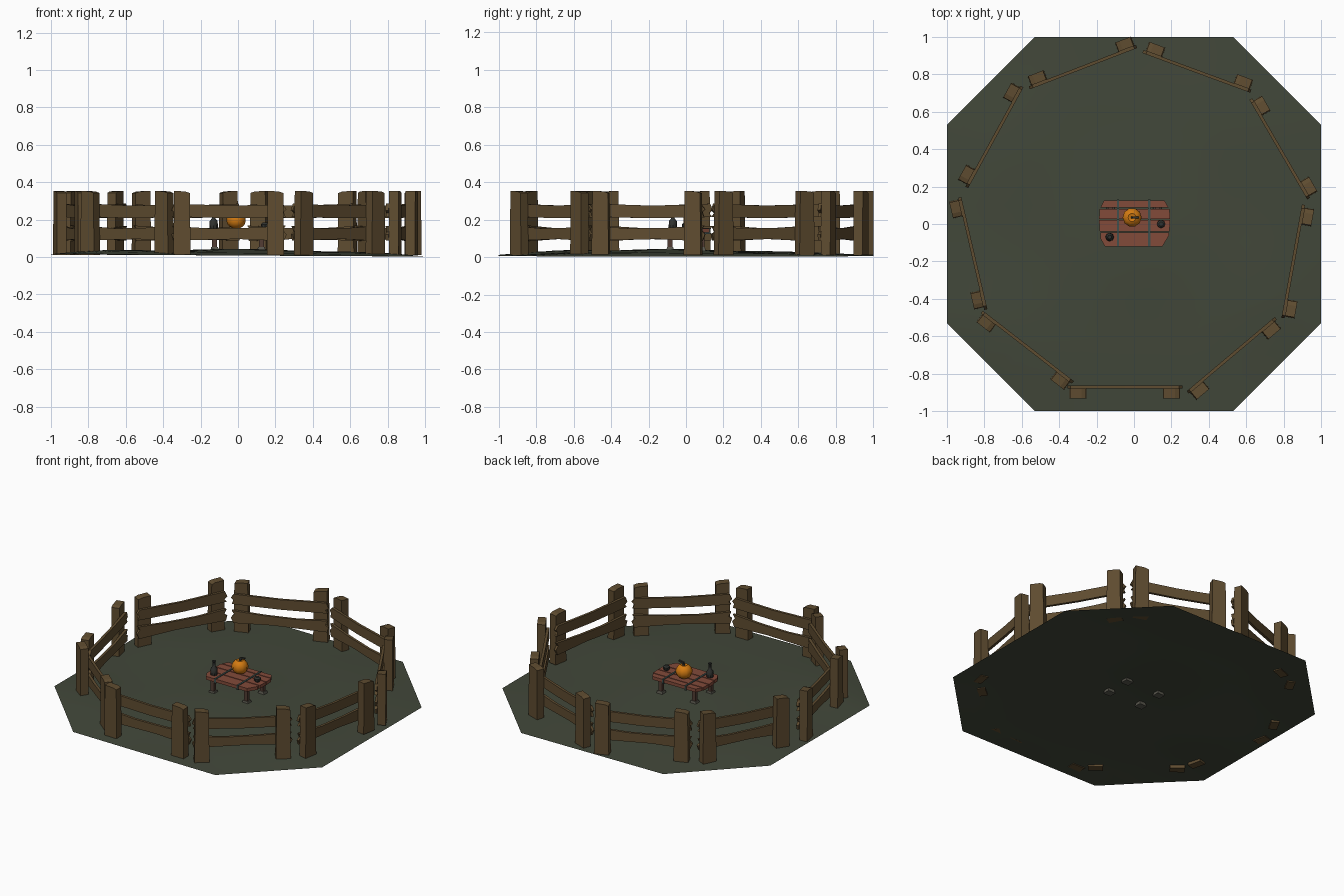
import bpy, bmesh, math
from mathutils import Matrix, Vector

if "Cube" in bpy.data.objects:
    bpy.data.objects.remove(bpy.data.objects["Cube"])


def mat(name, c):
    m = bpy.data.materials.new(name)
    m.diffuse_color = (*c, 1)
    m.use_nodes = True
    m.node_tree.nodes["Principled BSDF"].inputs["Base Color"].default_value = m.diffuse_color
    return m


GRASS = mat("dark_grass", (0.054, 0.064, 0.042))
WOOD = mat("fence_wood", (0.115, 0.073, 0.030))
RED = mat("red_wood", (0.225, 0.070, 0.042))
LEG = mat("dark_wood", (0.085, 0.046, 0.034))
TEAL = mat("teal_metal", (0.050, 0.080, 0.075))
STONE = mat("grey_stone", (0.10, 0.095, 0.075))
DARK = mat("dark_iron", (0.030, 0.032, 0.029))
ORANGE = mat("orange", (0.66, 0.20, 0.006))


def finish(bm, name, m, smooth=None):
    bmesh.ops.recalc_face_normals(bm, faces=bm.faces)
    me = bpy.data.meshes.new(name)
    bm.to_mesh(me)
    bm.free()
    me.materials.append(m)
    ob = bpy.data.objects.new(name, me)
    bpy.context.collection.objects.link(ob)
    if smooth:
        bpy.context.view_layer.objects.active = ob
        bpy.ops.object.select_all(action='DESELECT')
        ob.select_set(True)
        bpy.ops.object.shade_smooth_by_angle(angle=math.radians(smooth))
    return ob


def prism(bm, pts, offset, mtx=Matrix()):
    """Extrude a closed polygon of 3D points along an offset."""
    a = [bm.verts.new(mtx @ Vector(p)) for p in pts]
    b = [bm.verts.new(mtx @ (Vector(p) + Vector(offset))) for p in pts]
    bm.faces.new(a)
    bm.faces.new(b[::-1])
    n = len(pts)
    for i in range(n):
        bm.faces.new((a[i], a[(i + 1) % n], b[(i + 1) % n], b[i]))


def lathe(bm, prof, x, y, n=8, rib=0.0):
    """Revolve (radius, z) points around a vertical axis, optionally ribbed."""
    rings = []
    for r, z in prof:
        ring = []
        for i in range(n):
            a = 2 * math.pi * i / n
            q = r * (1 - rib * (i % 2))
            ring.append(bm.verts.new((x + q * math.cos(a), y + q * math.sin(a), z)))
        rings.append(ring)
    for lo, hi in zip(rings, rings[1:]):
        for i in range(n):
            bm.faces.new((lo[i], lo[(i + 1) % n], hi[(i + 1) % n], hi[i]))
    bm.faces.new(rings[0][::-1])
    bm.faces.new(rings[-1])


# Ground: octagon with gentle mounds
bm = bmesh.new()
bmesh.ops.create_grid(bm, x_segments=20, y_segments=20, size=1)
for sx in (-1, 1):
    for sy in (-1, 1):
        bmesh.ops.bisect_plane(bm, geom=bm.verts[:] + bm.edges[:] + bm.faces[:],
                               plane_co=(sx * 0.765, sy * 0.765, 0),
                               plane_no=(sx, sy, 0), clear_outer=True)
MOUNDS = ((0, -0.1, 0.024, 0.3), (-0.7, -0.65, 0.02, 0.25), (0.65, -0.4, 0.012, 0.3),
          (-0.6, 0.35, 0.01, 0.3), (0.5, 0.5, 0.008, 0.25))
for v in bm.verts:
    x, y = v.co.xy
    edge = 1 - max(abs(x), abs(y), (abs(x) + abs(y)) / 1.53)
    z = 0.008 - 0.006 * x + 0.010 * min(1, edge / 0.3)
    for mx, my, h, r in MOUNDS:
        z += h * math.exp(-((x - mx) ** 2 + (y - my) ** 2) / (2 * r * r)) * min(1, 0.15 + edge / 0.15)
    v.co.z = max(0, z)
finish(bm, "ground", GRASS, 60)

# Fence: nine identical sections, given by the two post positions
SECTIONS = (((-.30, -.906), (.20, -.906)), ((.353, -.89), (.733, -.57)),
            ((.84, -.457), (.93, .04)), ((.936, .20), (.684, .634)),
            ((.583, .762), (.118, .933)), ((-.053, .96), (-.513, .783)),
            ((-.658, .698), (-.893, .27)), ((-.952, .078), (-.84, -.404)),
            ((-.79, -.532), (-.396, -.837)))
UPPER = ((-.30, .215), (-.285, .235), (-.305, .25), (-.29, .285), (0, .275), (.29, .28),
         (.31, .255), (.295, .24), (.305, .212), (0, .208))
LOWER = ((-.295, .088), (-.305, .12), (-.285, .135), (-.30, .165), (-.1, .153), (.1, .156),
         (.305, .168), (.29, .145), (.31, .12), (.295, .085), (.05, .096))
for k, (p, q) in enumerate(SECTIONS):
    p, q = Vector((*p, 0)), Vector((*q, 0))
    d = q - p
    M = Matrix.Translation((p + q) / 2) @ Matrix.Rotation(math.atan2(d.y, d.x), 4, 'Z')
    bm = bmesh.new()
    for s in (-1, 1):
        x = s * 0.25
        prism(bm, [(x - .046, -.026, .012), (x + .046, -.026, .012), (x + .043, -.026, .342),
                   (x + .02, -.026, .350), (x - .041, -.026, .354)], (0, .052, 0), M)
    finish(bm, f"fence_posts_{k + 1}", WOOD)
    bm = bmesh.new()
    for prof in (UPPER, LOWER):
        prism(bm, [(x, .026, z) for x, z in prof], (0, .017, 0), M)
    finish(bm, f"fence_rails_{k + 1}", WOOD)

# Table top: four planks, the outer ones with cut corners
bm = bmesh.new()
PLANKS = (((-.18, .087), (.185, .087), (.163, .126), (-.16, .126)),
          ((-.187, .027), (.193, .027), (.19, .081), (-.183, .081)),
          ((-.183, -.039), (.19, -.039), (.193, .021), (-.187, .021)),
          ((-.155, -.12), (.152, -.12), (.188, -.06), (.186, -.045), (-.18, -.045), (-.178, -.08)))
for pts in PLANKS:
    prism(bm, [(x, y, .130) for x, y in pts], (0, 0, .022))
finish(bm, "table_top", RED)

# Metal bands across the planks
bm = bmesh.new()
for x in (-.085, .082):
    prism(bm, [(x - .006, -.124, .124), (x - .006, .130, .124), (x - .006, .130, .156),
               (x - .006, -.124, .156)], (.012, 0, 0))
finish(bm, "table_bands", TEAL)

# Legs and stone feet
legs, feet = bmesh.new(), bmesh.new()
for sx in (-1, 1):
    for sy in (-1, 1):
        x, y = sx * .125, sy * .085
        prism(legs, [(x - .013, y - .013, .04), (x + .013, y - .013, .04),
                     (x + .013, y + .013, .04), (x - .013, y + .013, .04)], (0, 0, .09))
        M = Matrix.Translation((x, y, .035))
        r = bmesh.ops.create_cube(feet, size=1, matrix=M @ Matrix.Diagonal((.056, .05, .036, 1)))
        for v in r["verts"]:
            if v.co.z > .035:
                v.co.x = x + (v.co.x - x) * .65
                v.co.y = y + (v.co.y - y) * .65
finish(legs, "table_legs", LEG)
finish(feet, "table_feet", STONE)

# Pumpkin and its bent stem
bm = bmesh.new()
prof = [(.012, .160)]
for i in range(1, 9):
    a = math.pi * i / 9
    prof.append((.052 * math.sin(a) ** .8, .199 - .046 * math.cos(a)))
prof.append((.010, .238))
lathe(bm, prof, -.01, .035, 20, .07)
finish(bm, "pumpkin", ORANGE, 50)
bm = bmesh.new()
prism(bm, [(-.016, .03, .235), (-.003, .03, .235), (.002, .03, .25), (.028, .03, .256),
           (.026, .03, .266), (-.008, .03, .260)], (0, .011, 0))
finish(bm, "pumpkin_stem", DARK)

# Tall bottle and small cup on the table
bm = bmesh.new()
lathe(bm, [(.021, .152), (.023, .160), (.021, .192), (.009, .207), (.008, .236), (.012, .240), (.011, .246)],
      -.13, -.07, 8)
finish(bm, "bottle", DARK, 40)
bm = bmesh.new()
lathe(bm, [(.015, .152), (.022, .165), (.022, .175), (.012, .184)], .145, 0, 8)
finish(bm, "cup", DARK, 40)
